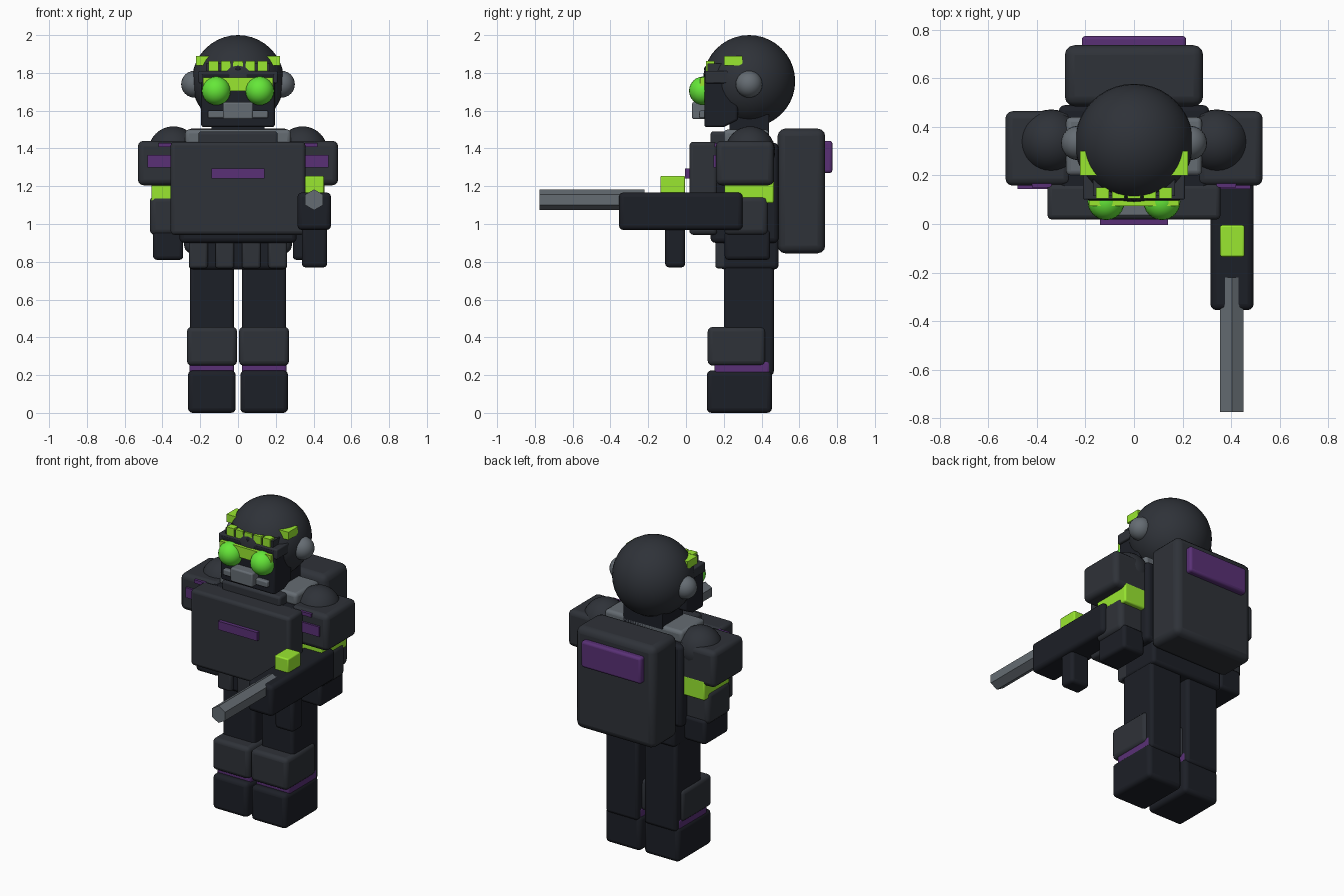
import bpy, bmesh, math
from mathutils import Matrix

if "Cube" in bpy.data.objects:
    bpy.data.objects.remove(bpy.data.objects["Cube"])


def mat(name, rgb):
    m = bpy.data.materials.new(name)
    m.diffuse_color = (*rgb, 1)
    m.use_nodes = True
    m.node_tree.nodes["Principled BSDF"].inputs["Base Color"].default_value = m.diffuse_color
    return m


ARMOR = mat("armor", (0.028, 0.032, 0.04))
CLOTH = mat("cloth", (0.012, 0.014, 0.02))
GREEN = mat("green", (0.32, 0.8, 0.03))
LENS = mat("lens", (0.13, 0.8, 0.04))
PURPLE = mat("purple", (0.1, 0.03, 0.18))
STEEL = mat("steel", (0.13, 0.15, 0.17))


def finish(bm, name, m, bevel=0):
    bmesh.ops.recalc_face_normals(bm, faces=bm.faces)
    me = bpy.data.meshes.new(name)
    bm.to_mesh(me)
    bm.free()
    ob = bpy.data.objects.new(name, me)
    bpy.context.collection.objects.link(ob)
    me.materials.append(m)
    if bevel:
        b = ob.modifiers.new("bevel", 'BEVEL')
        b.width, b.segments = bevel, 3
    bpy.ops.object.select_all(action='DESELECT')
    bpy.context.view_layer.objects.active = ob
    ob.select_set(True)
    bpy.ops.object.shade_smooth_by_angle(angle=math.radians(35))
    return ob


def box(name, x, y, z, m, bevel=0.0):
    """Box from (min, max) ranges on each axis."""
    bm = bmesh.new()
    bmesh.ops.create_cube(bm, size=1)
    for v in bm.verts:
        v.co = [(r[0] + r[1]) / 2 + c * (r[1] - r[0]) for r, c in zip((x, y, z), v.co)]
    return finish(bm, name, m, bevel)


def pair(name, x, *args):
    """Mirrored boxes on both sides of the body."""
    box(name + "_right", x, *args)
    box(name + "_left", (-x[1], -x[0]), *args)


def ball(name, c, r, m, seg=32):
    bm = bmesh.new()
    bmesh.ops.create_uvsphere(bm, u_segments=seg, v_segments=seg // 2, radius=r,
                              matrix=Matrix.Translation(c))
    finish(bm, name, m)


# Legs
pair("boot", (0.012, 0.265), (0.11, 0.455), (0, 0.225), CLOTH, 0.025)
pair("boot_cuff", (0.02, 0.258), (0.15, 0.445), (0.2, 0.275), PURPLE, 0.015)
pair("leg", (0.022, 0.255), (0.2, 0.465), (0.2, 0.8), CLOTH, 0.02)
pair("knee_pad", (0.005, 0.27), (0.115, 0.42), (0.25, 0.455), ARMOR, 0.025)

# Waist and belt pouches
box("waist", (-0.26, 0.26), (0.18, 0.49), (0.76, 0.96), CLOTH, 0.02)
for i in range(4):
    x = -0.21 + 0.14 * i
    box(f"pouch_{i}", (x - 0.05, x + 0.05), (0.155, 0.25), (0.765, 0.91), ARMOR, 0.015)

# Torso
box("torso", (-0.31, 0.31), (0.13, 0.49), (0.9, 1.43), CLOTH, 0.025)
box("chest_plate", (-0.357, 0.357), (0.018, 0.165), (0.943, 1.435), ARMOR, 0.02)
box("chest_stripe", (-0.14, 0.14), (-0.005, 0.03), (1.24, 1.295), PURPLE)
box("collar", (-0.28, 0.28), (0.2, 0.44), (1.42, 1.5), STEEL, 0.02)
box("collar_front", (-0.21, 0.21), (0.13, 0.25), (1.4, 1.49), ARMOR, 0.015)
box("neck", (-0.14, 0.14), (0.23, 0.44), (1.4, 1.58), CLOTH)

# Backpack
box("backpack", (-0.285, 0.285), (0.485, 0.737), (0.845, 1.505), ARMOR, 0.04)
box("backpack_panel", (-0.215, 0.215), (0.7, 0.775), (1.27, 1.44), PURPLE, 0.015)

# Arms
pair("shoulder_pad", (0.26, 0.53), (0.158, 0.465), (1.205, 1.44), ARMOR, 0.03)
pair("shoulder_stripe", (0.3, 0.48), (0.145, 0.18), (1.3, 1.365), PURPLE)
pair("shoulder_trim", (0.34, 0.42), (0.15, 0.2), (1.408, 1.43), PURPLE)
pair("upper_arm", (0.29, 0.44), (0.23, 0.43), (1.0, 1.3), CLOTH, 0.02)
pair("arm_band", (0.28, 0.458), (0.205, 0.465), (1.11, 1.24), GREEN, 0.01)
pair("forearm", (0.28, 0.467), (0.2, 0.435), (0.94, 1.15), ARMOR, 0.03)
pair("hand", (0.29, 0.45), (0.205, 0.445), (0.81, 0.97), CLOTH, 0.02)
for s in (-1, 1):
    ball(f"shoulder_joint_{s}", (s * 0.342, 0.34, 1.385), 0.132, ARMOR)

# Blaster held on the right side
box("blaster_body", (0.315, 0.493), (-0.355, 0.3), (0.968, 1.167), CLOTH, 0.025)
box("blaster_grip", (0.338, 0.472), (-0.11, -0.005), (0.77, 1.0), CLOTH, 0.02)
box("blaster_sight", (0.355, 0.455), (-0.135, -0.005), (1.16, 1.255), GREEN, 0.008)
bm = bmesh.new()
bmesh.ops.create_cone(bm, cap_ends=True, segments=6, radius1=0.055, radius2=0.055, depth=0.555,
                      matrix=Matrix.Translation((0.403, -0.4975, 1.128)) @ Matrix.Rotation(math.pi / 2, 4, 'X'))
finish(bm, "blaster_barrel", STEEL)

# Helmet
ball("helmet", (0, 0.334, 1.756), 0.244, ARMOR, 40)
for s in (-1, 1):
    ball(f"ear_{s}", (s * 0.23, 0.334, 1.74), 0.071, STEEL, 24)

# Face mask: side profile extruded across x
bm = bmesh.new()
prof = [(0.097, 1.513), (0.2, 1.513), (0.275, 1.55), (0.275, 1.8), (0.097, 1.8)]
f = bm.faces.new([bm.verts.new((-0.195, y, z)) for y, z in prof])
ext = bmesh.ops.extrude_face_region(bm, geom=[f])["geom"]
bmesh.ops.translate(bm, vec=(0.39, 0, 0), verts=[g for g in ext if isinstance(g, bmesh.types.BMVert)])
finish(bm, "face_mask", CLOTH, 0.012)
box("brow", (-0.21, 0.21), (0.1, 0.23), (1.745, 1.81), ARMOR, 0.008)
box("visor_band", (-0.185, 0.185), (0.075, 0.12), (1.705, 1.775), GREEN)
box("mouth_guard", (-0.08, 0.08), (0.032, 0.12), (1.555, 1.645), STEEL, 0.01)
pair("mouth_vent", (0.07, 0.16), (0.07, 0.12), (1.56, 1.6), STEEL, 0.008)
for s in (-1, 1):
    ball(f"eye_{s}", (s * 0.115, 0.092, 1.705), 0.076, LENS, 24)

# Forehead lights and temple lights
box("light_bar", (-0.17, 0.17), (0.115, 0.22), (1.795, 1.85), ARMOR)
for i in range(5):
    x = -0.13 + 0.065 * i
    box(f"forehead_light_{i}", (x - 0.026, x + 0.026), (0.105, 0.15), (1.802, 1.862), GREEN)
ball("forehead_sensor", (0, 0.115, 1.82), 0.02, CLOTH, 12)
pair("temple_light", (0.15, 0.222), (0.2, 0.3), (1.84, 1.89), GREEN)
